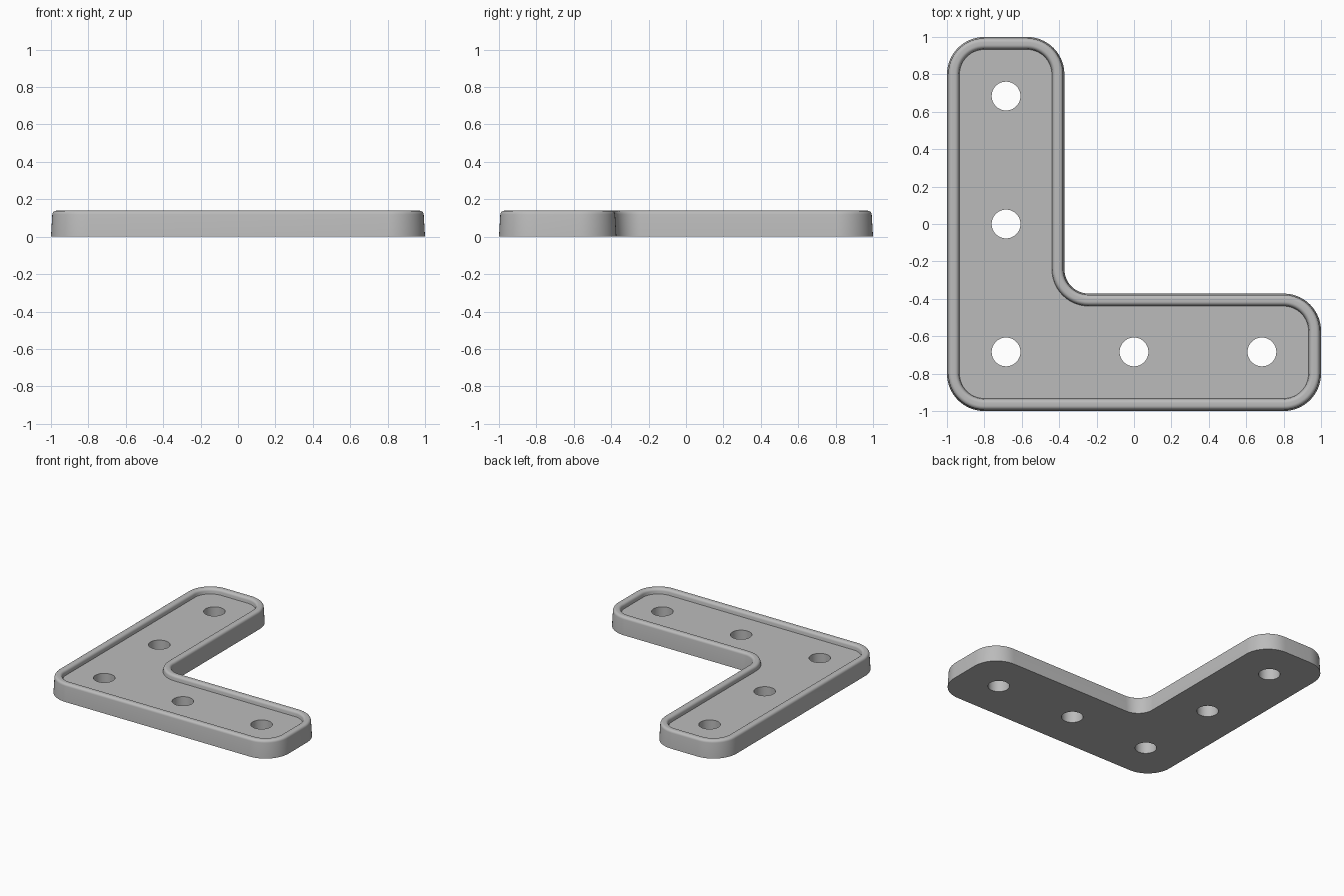
import bpy, bmesh, math
from mathutils import Vector

cube = bpy.data.objects.get("Cube")
if cube:
    bpy.data.objects.remove(cube, do_unlink=True)

steel = bpy.data.materials.new("plain grey")
steel.use_nodes = True
GREY = (0.5, 0.5, 0.5, 1)
steel.diffuse_color = GREY
steel.node_tree.nodes["Principled BSDF"].inputs["Base Color"].default_value = GREY

INNER = -0.372          # edge of each arm on the inside of the L
CONVEX, CONCAVE = 0.2, 0.13
HOLE_RADIUS, FLOOR = 0.077, 0.1
ARC_STEPS, HOLE_STEPS = 14, 48

# Arc centre, start angle and turning direction for each corner of the L
a, b = 1 - CONVEX, INNER - CONVEX
c = INNER + CONCAVE
CORNERS = [(-a, -a, 180, 1), (a, -a, 270, 1), (a, b, 0, 1),
           (c, c, 270, -1), (b, a, 0, 1), (-a, a, 90, 1)]


def outline(bm, inset, z):
    """Closed loop of vertices round the L, moved inward by inset."""
    loop = []
    for x, y, start, turn in CORNERS:
        r = CONVEX - inset if turn > 0 else CONCAVE + inset
        for i in range(ARC_STEPS + 1):
            t = math.radians(start + turn * 90 * i / ARC_STEPS)
            loop.append(bm.verts.new((x + r * math.cos(t), y + r * math.sin(t), z)))
    return loop


def circle(bm, x, y, z):
    steps = [2 * math.pi * i / HOLE_STEPS for i in range(HOLE_STEPS)]
    return [bm.verts.new((x + HOLE_RADIUS * math.cos(t), y + HOLE_RADIUS * math.sin(t), z))
            for t in steps]


def bridge(bm, low, high):
    n = len(low)
    for i in range(n):
        j = (i + 1) % n
        bm.faces.new((low[i], low[j], high[j], high[i]))


def fill(bm, loops, normal):
    """Flat face bounded by the first loop, with the others left open."""
    edges = [bm.edges.get((l[i - 1], l[i])) for l in loops for i in range(len(l))]
    bmesh.ops.triangle_fill(bm, edges=edges, use_beauty=True, normal=normal)


# Rim cross-section: drafted outer wall, rounded lip, wall down to the floor
def lip(cx, cz, r, start, end, steps=6):
    for i in range(steps + 1):
        t = math.radians(start + (end - start) * i / steps)
        yield cx + r * math.cos(t), cz + r * math.sin(t)


profile = [(0, 0), *lip(0.028, 0.118, 0.021, 175, 90),
           *lip(0.043, 0.118, 0.021, 90, 5), (0.067, FLOOR)]

bm = bmesh.new()
rings = [outline(bm, d, z) for d, z in profile]
for low, high in zip(rings, rings[1:]):
    bridge(bm, low, high)

# Screw holes along both arms
m = 0.684
bottoms, tops = [], []
for x, y in [(-m, m), (-m, 0), (-m, -m), (0, -m), (m, -m)]:
    bottoms.append(circle(bm, x, y, 0))
    tops.append(circle(bm, x, y, FLOOR))
    bridge(bm, bottoms[-1], tops[-1])

# Recessed floor and underside
fill(bm, [rings[-1]] + tops, Vector((0, 0, 1)))
fill(bm, [rings[0]] + bottoms, Vector((0, 0, -1)))
bmesh.ops.recalc_face_normals(bm, faces=bm.faces)

mesh = bpy.data.meshes.new("corner_bracket")
bm.to_mesh(mesh)
bm.free()
mesh.materials.append(steel)
bracket = bpy.data.objects.new("corner_bracket", mesh)
bpy.context.collection.objects.link(bracket)

bpy.ops.object.select_all(action='DESELECT')
bracket.select_set(True)
bpy.context.view_layer.objects.active = bracket
bpy.ops.object.shade_smooth_by_angle(angle=math.radians(35))
